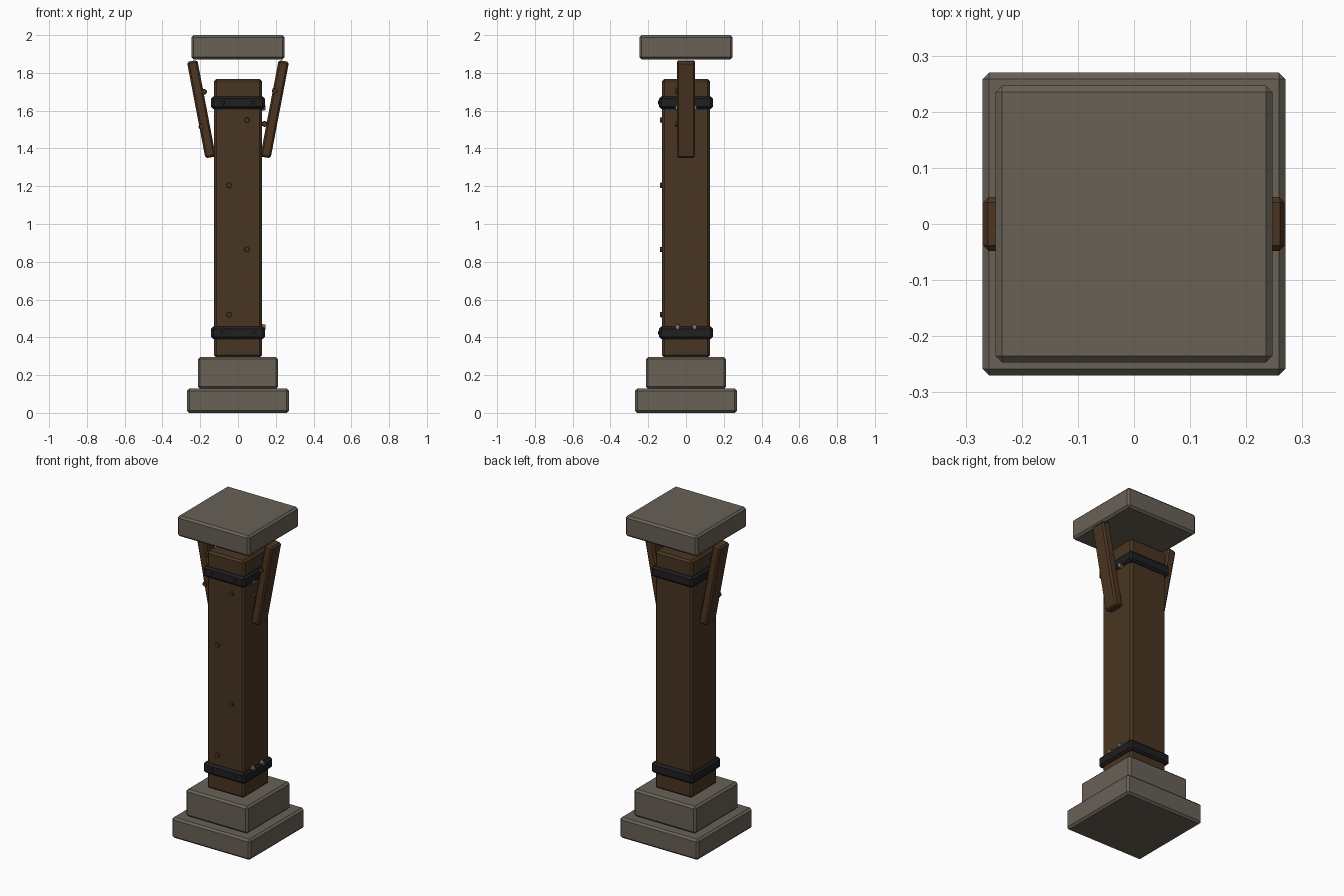
import bpy, bmesh, math
from mathutils import Matrix

if "Cube" in bpy.data.objects:
    bpy.data.objects.remove(bpy.data.objects["Cube"])


def material(name, rgb):
    m = bpy.data.materials.new(name)
    m.diffuse_color = (*rgb, 1)
    m.use_nodes = True
    m.node_tree.nodes["Principled BSDF"].inputs["Base Color"].default_value = m.diffuse_color
    return m


STONE = material("stone", (0.14, 0.12, 0.094))
WOOD = material("post wood", (0.066, 0.036, 0.016))
BRACE = material("brace wood", (0.072, 0.035, 0.015))
IRON = material("dark iron", (0.014, 0.014, 0.015))
STEEL = material("worn steel", (0.2, 0.19, 0.18))


def finish(bm, name, mat):
    mesh = bpy.data.meshes.new(name)
    bm.to_mesh(mesh)
    bm.free()
    mesh.materials.append(mat)
    ob = bpy.data.objects.new(name, mesh)
    bpy.context.collection.objects.link(ob)
    return ob


def block(name, size, loc, mat, bevel=0.012, tilt=0):
    """Chamfered box, optionally tilted about y."""
    bm = bmesh.new()
    bmesh.ops.create_cube(bm, size=1, matrix=Matrix.Diagonal((*size, 1)))
    bmesh.ops.bevel(bm, geom=bm.edges[:], offset=bevel, segments=1, affect='EDGES')
    ob = finish(bm, name, mat)
    ob.location = loc
    ob.rotation_euler.y = tilt
    return ob


def stud(name, loc, axis, mat, radius=0.016, depth=0.02):
    """Short eight-sided peg pointing along axis."""
    bm = bmesh.new()
    bmesh.ops.create_cone(bm, cap_ends=True, segments=8, radius1=radius,
                          radius2=radius * 0.8, depth=depth)
    ob = finish(bm, name, mat)
    ob.location = loc
    ob.rotation_euler = (math.pi / 2, 0, 0) if axis == 'y' else (0, math.pi / 2, 0)
    return ob


# Stone base and capital: name, width, bottom, top
for name, w, z0, z1 in (("base_slab", 0.54, 0, 0.128), ("base_block", 0.426, 0.128, 0.296),
                        ("capital", 0.494, 1.872, 2.0)):
    block(name, (w, w, z1 - z0), (0, 0, (z0 + z1) / 2), STONE)

# Timber post with pegs on the front
block("post", (0.254, 0.254, 1.474), (0, 0, 1.031), WOOD)
for i, z in enumerate((0.52, 0.865, 1.205, 1.55)):
    stud("post_peg", (0.047 if i % 2 else -0.048, -0.128, z), 'y', WOOD)

# Iron bands with front studs and steel rivets on the right side
for name, z, rivet_z in (("lower_band", 0.424, 0.455), ("upper_band", 1.643, 1.615)):
    block(name, (0.286, 0.286, 0.066), (0, 0, z), IRON)
    for s in (-1, 1):
        stud(name + "_stud", (s * 0.08, -0.142, z), 'y', IRON, 0.012, 0.01)
        stud(name + "_rivet", (0.137, s * 0.045, rivet_z), 'x', STEEL, 0.015, 0.018)

# Slanted braces with pegs on their front faces
for s, side in ((-1, "left"), (1, "right")):
    block(side + "_brace", (0.056, 0.097, 0.52), (s * 0.194, 0, 1.608), BRACE, 0.01,
          s * math.radians(10.8))
for x, z in ((-0.18, 1.70), (-0.193, 1.515), (0.195, 1.705), (0.14, 1.53)):
    stud("brace_peg", (x, -0.044, z), 'y', BRACE, 0.016, 0.024)
